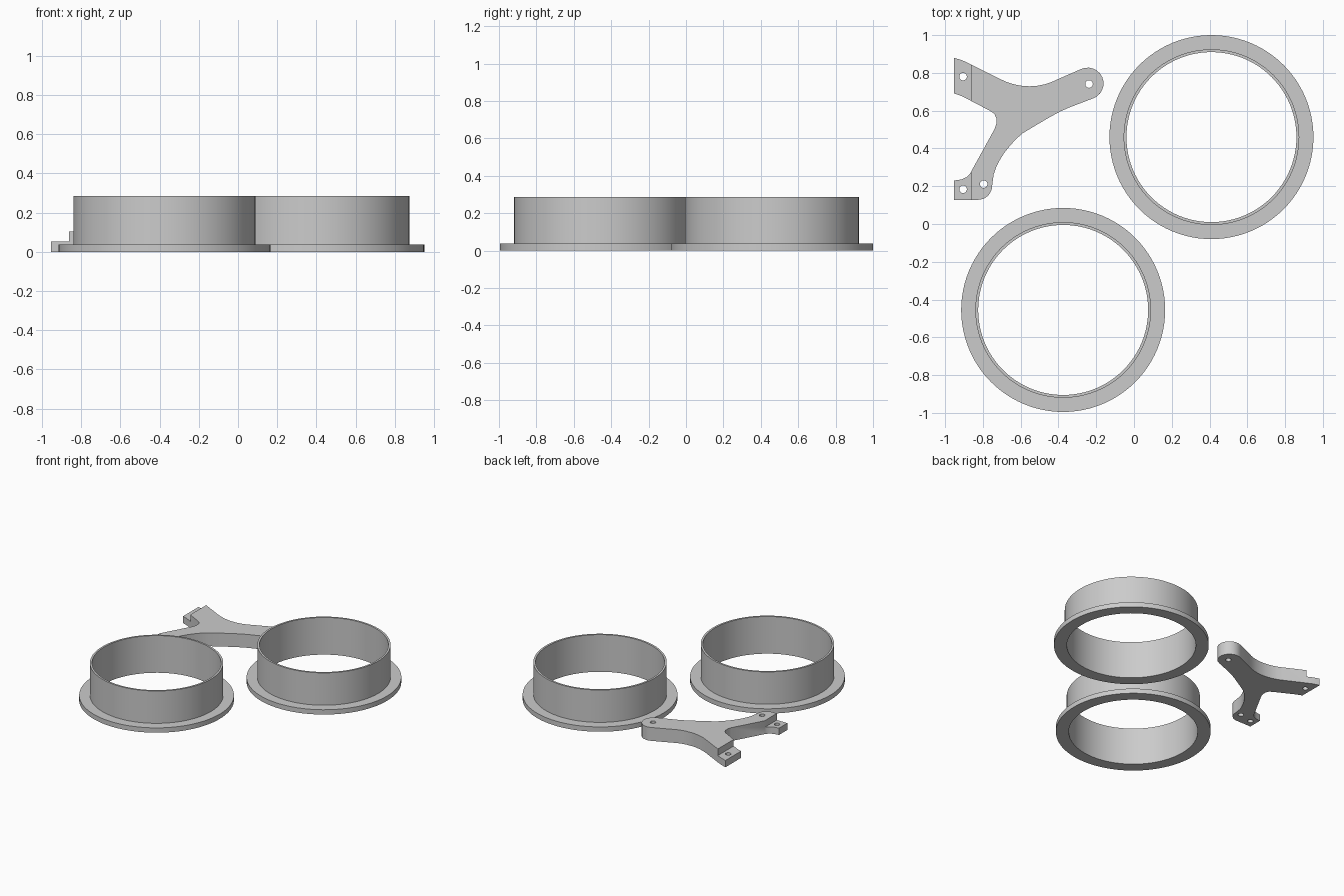
import bpy, bmesh, math

if "Cube" in bpy.data.objects:
    bpy.data.objects.remove(bpy.data.objects["Cube"])

grey = bpy.data.materials.new("light_grey")
grey.diffuse_color = (0.6, 0.6, 0.6, 1)
grey.use_nodes = True
grey.node_tree.nodes["Principled BSDF"].inputs["Base Color"].default_value = grey.diffuse_color


def make_object(name, bm):
    bmesh.ops.recalc_face_normals(bm, faces=bm.faces[:])
    me = bpy.data.meshes.new(name)
    bm.to_mesh(me)
    bm.free()
    me.materials.append(grey)
    ob = bpy.data.objects.new(name, me)
    bpy.context.collection.objects.link(ob)
    return ob


def smooth(ob):
    bpy.ops.object.select_all(action='DESELECT')
    bpy.context.view_layer.objects.active = ob
    ob.select_set(True)
    bpy.ops.object.shade_smooth_by_angle(angle=math.radians(30))


def flanged_ring(name, cx, cy, sides=96):
    # L-shaped section (radius, height) revolved about z
    section = [(0.45, 0), (0.54, 0), (0.54, 0.037), (0.465, 0.037),
               (0.465, 0.286), (0.45, 0.286)]
    bm = bmesh.new()
    loops = []
    for i in range(sides):
        a = 2 * math.pi * i / sides
        loops.append([bm.verts.new((cx + r * math.cos(a), cy + r * math.sin(a), z))
                      for r, z in section])
    n = len(section)
    for i in range(sides):
        p, q = loops[i], loops[(i + 1) % sides]
        for j in range(n):
            k = (j + 1) % n
            bm.faces.new((p[j], q[j], q[k], p[k]))
    smooth(make_object(name, bm))


def arc(cx, cy, r, start, end, steps=12):
    return [(cx + r * math.cos(math.radians(start + (end - start) * i / steps)),
             cy + r * math.sin(math.radians(start + (end - start) * i / steps)))
            for i in range(steps + 1)]


def prism(name, outline, z0, z1):
    bm = bmesh.new()
    face = bm.faces.new([bm.verts.new((x, y, z0)) for x, y in outline])
    ext = bmesh.ops.extrude_face_region(bm, geom=[face])
    for v in ext["geom"]:
        if isinstance(v, bmesh.types.BMVert):
            v.co.z = z1
    return make_object(name, bm)


def cut(target, cutter):
    mod = target.modifiers.new(cutter.name, 'BOOLEAN')
    mod.operation = 'DIFFERENCE'
    mod.solver = 'EXACT'
    mod.object = cutter
    bpy.context.view_layer.objects.active = target
    bpy.ops.object.modifier_apply(modifier=mod.name)
    bpy.data.objects.remove(cutter)


# Two flanged rings
flanged_ring("back_ring", 0.41, 0.46)
flanged_ring("front_ring", -0.375, -0.455)

# Three-armed bracket outline
outline = (
    [(-0.953, 0.88), (-0.91, 0.867), (-0.865, 0.846), (-0.71, 0.768),
     (-0.67, 0.75), (-0.63, 0.738), (-0.59, 0.731), (-0.553, 0.729),
     (-0.51, 0.732), (-0.474, 0.739), (-0.44, 0.75), (-0.405, 0.766)]
    + arc(-0.245, 0.744, 0.084, 117, -72)
    + [(-0.29, 0.637), (-0.34, 0.618), (-0.39, 0.596), (-0.447, 0.565),
       (-0.52, 0.522), (-0.59, 0.48), (-0.625, 0.449), (-0.66, 0.41),
       (-0.688, 0.375), (-0.712, 0.336), (-0.73, 0.299), (-0.743, 0.262)]
    + arc(-0.826, 0.203, 0.075, 0, -90, 8)
    + [(-0.953, 0.127), (-0.953, 0.23), (-0.913, 0.236), (-0.887, 0.248),
       (-0.868, 0.267)]
    + [(-0.737, 0.505), (-0.729, 0.53), (-0.729, 0.56), (-0.739, 0.583),
       (-0.76, 0.598), (-0.865, 0.653), (-0.91, 0.676), (-0.953, 0.692)])
bracket = prism("bracket", outline, 0, 0.103)

# Lowered mounting tabs on the left edge
cut(bracket, prism("tab_step", [(-1.1, 0), (-0.863, 0), (-0.863, 1), (-1.1, 1)], 0.052, 0.2))

# Screw holes
for x, y in [(-0.905, 0.78), (-0.238, 0.741), (-0.796, 0.211), (-0.905, 0.184)]:
    cut(bracket, prism("hole", arc(x, y, 0.02, 0, 345, 23), -0.1, 0.2))
smooth(bracket)
